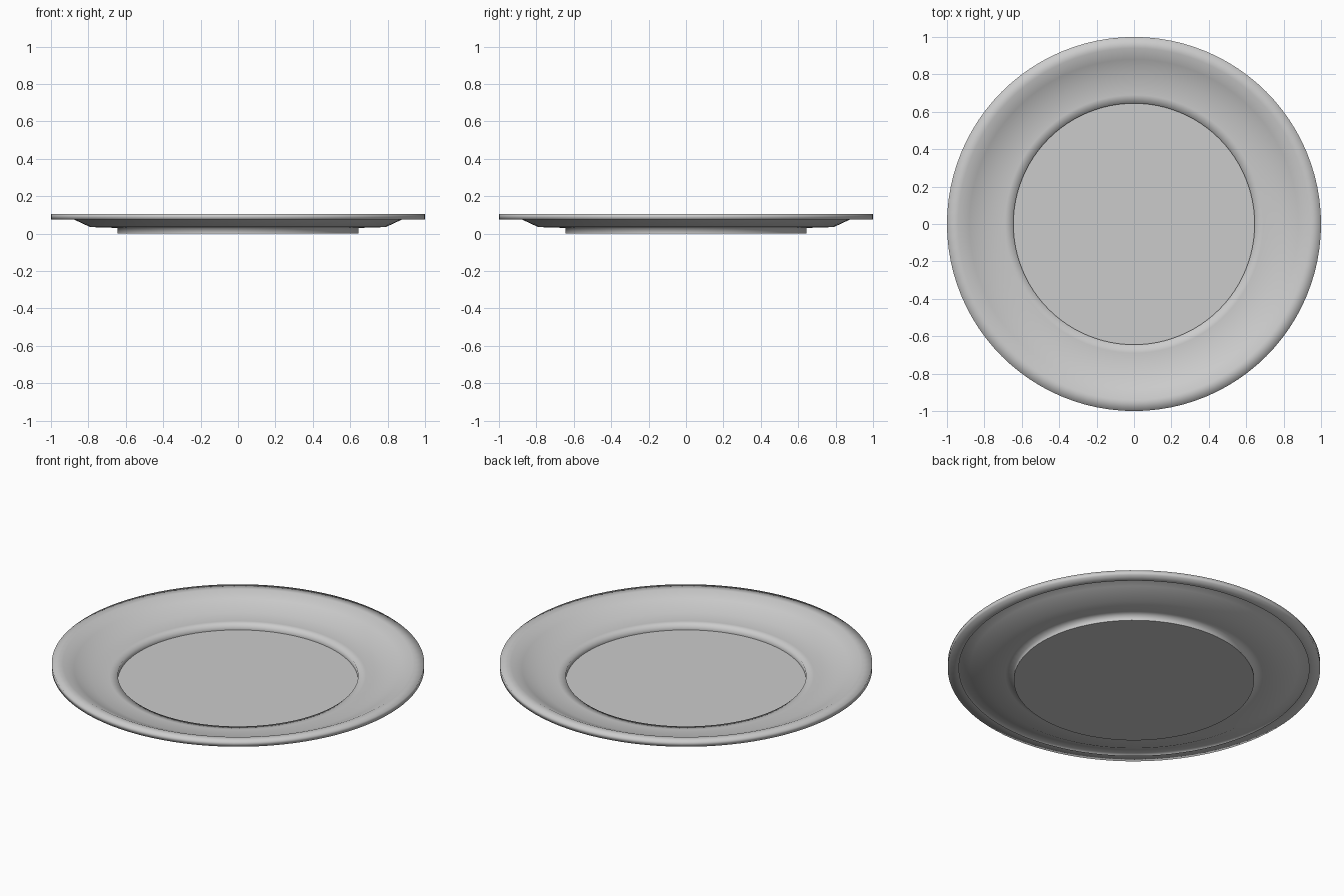
import bpy
import bmesh
from math import cos, sin, pi

SIDES = 96

default_cube = bpy.data.objects.get("Cube")
if default_cube:
    bpy.data.objects.remove(default_cube, do_unlink=True)

# Plain grey ceramic
ceramic = bpy.data.materials.new("grey ceramic")
ceramic.use_nodes = True
grey = (0.6, 0.6, 0.6, 1)
ceramic.diffuse_color = grey
ceramic.node_tree.nodes["Principled BSDF"].inputs["Base Color"].default_value = grey


def lathe(name, profile, capped=False):
    """Turn a (radius, height) profile around z; cap its first ring if asked."""
    bm = bmesh.new()
    rings = []
    for r, z in profile:
        rings.append([bm.verts.new((r * cos(2 * pi * i / SIDES),
                                    r * sin(2 * pi * i / SIDES), z))
                      for i in range(SIDES)])
    for inner, outer in zip(rings, rings[1:]):
        for i in range(SIDES):
            j = (i + 1) % SIDES
            bm.faces.new((inner[i], outer[i], outer[j], inner[j]))
    if capped:
        bm.faces.new(rings[0])
    for face in bm.faces:
        face.smooth = not capped
    mesh = bpy.data.meshes.new(name)
    bm.to_mesh(mesh)
    bm.free()
    mesh.materials.append(ceramic)
    obj = bpy.data.objects.new(name, mesh)
    bpy.context.collection.objects.link(obj)
    return obj


WELL = 0.645

# Flat sunken floor
lathe("well_floor", [(WELL, 0)], capped=True)

# Step, shallow shelf, sloping side and turned-under rim, one thin shell
lathe("plate_body", [
    (WELL, 0), (WELL, 0.03),                        # step up from the floor
    (0.69, 0.032), (0.79, 0.035),                   # shelf
    (0.88, 0.077), (0.94, 0.105),                   # sloping side
    (1, 0.105), (1, 0.075), (0.94, 0.075),          # rim folded under
])
